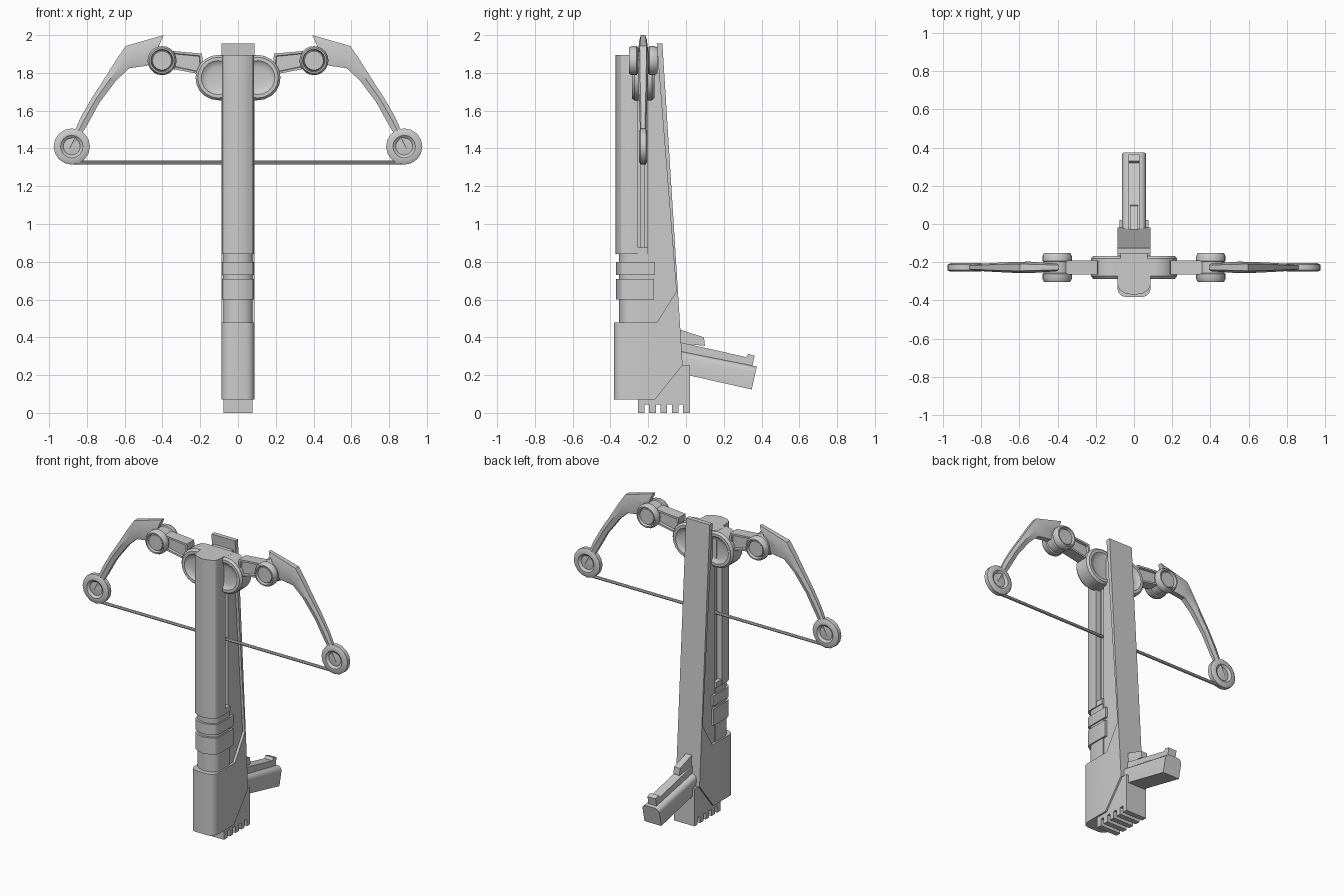
import bpy, bmesh
from math import radians, sin, cos, pi
from mathutils import Vector

if "Cube" in bpy.data.objects:
    bpy.data.objects.remove(bpy.data.objects["Cube"])


def finish(name, bm, mirror=False):
    bmesh.ops.recalc_face_normals(bm, faces=bm.faces)
    me = bpy.data.meshes.new(name)
    bm.to_mesh(me)
    bm.free()
    ob = bpy.data.objects.new(name, me)
    bpy.context.collection.objects.link(ob)
    if mirror:
        ob.modifiers.new("Mirror", "MIRROR").use_mirror_merge = False
    bpy.ops.object.select_all(action="DESELECT")
    ob.select_set(True)
    bpy.context.view_layer.objects.active = ob
    bpy.ops.object.shade_smooth_by_angle(angle=radians(32))
    return ob


def prism(name, pts, axis, lo, hi, mirror=False, bevel=0, pick=None, seg=3, recess=None):
    """Extrude a flat profile along an axis; optionally bevel picked edges or sink the caps."""
    def place(p, d):
        return {"x": (d, p[0], p[1]), "y": (p[0], d, p[1]), "z": (p[0], p[1], d)}[axis]
    bm = bmesh.new()
    a = [bm.verts.new(place(p, lo)) for p in pts]
    b = [bm.verts.new(place(p, hi)) for p in pts]
    caps = [bm.faces.new(a), bm.faces.new(b)]
    n = len(pts)
    for i in range(n):
        bm.faces.new((a[i], a[(i + 1) % n], b[(i + 1) % n], b[i]))
    bmesh.ops.recalc_face_normals(bm, faces=bm.faces)
    if recess:
        bmesh.ops.inset_individual(bm, faces=caps, thickness=recess[0], depth=0)
        bmesh.ops.inset_individual(bm, faces=caps, thickness=0.004, depth=-recess[1])
    if bevel:
        edges = [e for e in bm.edges if pick is None or pick(*(v.co for v in e.verts))]
        bmesh.ops.bevel(bm, geom=edges, offset=bevel, segments=seg, profile=0.5, affect="EDGES")
    return finish(name, bm, mirror)


def loft(name, rings, mirror=False):
    """Skin a list of equally sized point rings and cap both ends."""
    bm = bmesh.new()
    vs = [[bm.verts.new(p) for p in r] for r in rings]
    n = len(vs[0])
    for r, s in zip(vs, vs[1:]):
        for i in range(n):
            bm.faces.new((r[i], r[(i + 1) % n], s[(i + 1) % n], s[i]))
    bm.faces.new(vs[0])
    bm.faces.new(vs[-1])
    return finish(name, bm, mirror)


def disc(name, x, z, half_profile, seg):
    """Round part about the y direction, same dish on front and back."""
    prof = half_profile + [(r, -d) for r, d in reversed(half_profile)]
    loft(name, [[(x + r * cos(2 * pi * i / seg), -0.227 + d, z + r * sin(2 * pi * i / seg))
                 for i in range(seg)] for r, d in prof], mirror=True)


def plan(w, front, back):
    """Barrel cross-section: flat back, rounded front."""
    half = [(w, back), (w, front + 0.05), (w * 0.88, front + 0.028), (w * 0.55, front + 0.01)]
    return half + [(0, front)] + [(-x, y) for x, y in reversed(half)]


# Barrel, narrow neck and two clamping bands
prism("barrel", plan(0.085, -0.372, -0.255), "z", 0.84, 1.895)
prism("barrel_neck", plan(0.077, -0.356, -0.2), "z", 0.4, 0.86)
prism("lower_band", plan(0.085, -0.37, -0.17), "z", 0.6, 0.71)
prism("upper_band", plan(0.085, -0.37, -0.165), "z", 0.73, 0.8)

# String channel between barrel and rear spine
prism("channel_floor", [(-0.26, 0.84), (-0.2, 0.84), (-0.2, 1.89), (-0.26, 1.89)], "x", -0.05, 0.05)
prism("channel_end", [(-0.26, 0.84), (-0.2, 0.84), (-0.2, 0.875), (-0.26, 0.875)], "x", -0.083, 0.083)
prism("channel_rail", [(-0.241, 0.875), (-0.216, 0.875), (-0.216, 1.89), (-0.241, 1.89)], "x", -0.058, 0.058)
prism("rear_core", [(-0.203, 0.45), (-0.06, 0.45), (-0.048, 0.65), (-0.145, 1.89), (-0.203, 1.89)],
      "x", -0.07, 0.07)
prism("spine_plate", [(-0.155, 1.955), (-0.125, 1.955), (-0.018, 0.25), (-0.06, 0.25), (-0.052, 0.65)],
      "x", -0.087, 0.087)

# Lower shell with rounded front corners
prism("lower_shell", [(-0.382, 0.07), (-0.165, 0.07), (-0.02, 0.25), (-0.032, 0.44), (-0.047, 0.65),
                      (-0.155, 0.478), (-0.382, 0.478)], "x", -0.087, 0.087, bevel=0.045,
      pick=lambda p, q: p.y < -0.37 and q.y < -0.37 and abs(p.z - q.z) > 0.1)

# Butt with five teeth underneath
teeth = []
for i in range(5):
    y = -0.255 + i * 0.06
    teeth += [(y, 0.045), (y, 0), (y + 0.035, 0), (y + 0.035, 0.045)]
prism("toothed_butt", [(-0.255, 0.12)] + teeth[1:-1] + [(0.02, 0.25), (-0.1, 0.25)], "x", -0.076, 0.076)

# Grip with rounded top and a raised strip
prism("grip", [(-0.05, 0.33), (0.375, 0.245), (0.348, 0.124), (0.01, 0.2), (-0.05, 0.215)],
      "x", -0.062, 0.062, bevel=0.03,
      pick=lambda p, q: abs(p.x - q.x) < 1e-4 and min(p.z, q.z) > 0.24 and abs(p.y - q.y) > 0.1)
prism("grip_strip", [(-0.05, 0.378), (0.32, 0.295), (0.33, 0.312), (0.363, 0.302), (0.35, 0.24),
                     (-0.05, 0.32)], "x", -0.03, 0.03)
prism("grip_lever", [(-0.05, 0.445), (-0.03, 0.44), (0.095, 0.4), (0.1, 0.355), (-0.05, 0.37)],
      "x", -0.022, 0.022)

# Hub: dished round pods joined by a block
prism("hub_block", [(-0.1, 1.655), (0.1, 1.655), (0.1, 1.895), (-0.1, 1.895)], "y", -0.27, -0.18)
disc("hub_pod", 0.105, 1.775, [(0.01, 0.044), (0.055, 0.044), (0.078, 0.05), (0.09, 0.06),
                               (0.108, 0.06), (0.12, 0.046)], 20)

# Links and pivots holding the limbs
prism("limb_link", [(0.185, 1.79), (0.37, 1.825), (0.37, 1.918), (0.19, 1.902)], "y", -0.265, -0.19,
      mirror=True, recess=(0.017, 0.015))
disc("limb_pivot", 0.402, 1.865, [(0.01, 0.066), (0.05, 0.066), (0.055, 0.056), (0.06, 0.076),
                                  (0.068, 0.076), (0.077, 0.06), (0.077, 0.034), (0.07, 0.03)], 20)

# Curved tapering limbs with a ridge along the middle
stations = [(0.393, 2.0, 0.42, 1.94, 0.02), (0.595, 1.942, 0.48, 1.838, 0.03),
            (0.645, 1.868, 0.575, 1.825, 0.029), (0.71, 1.765, 0.645, 1.76, 0.026),
            (0.772, 1.67, 0.735, 1.64, 0.022), (0.83, 1.57, 0.795, 1.53, 0.018),
            (0.902, 1.41, 0.882, 1.385, 0.016)]
rings = []
for ox, oz, ix, iz, d in stations:
    o, i = Vector((ox, -0.227, oz)), Vector((ix, -0.227, iz))
    rings.append([o.lerp(i, t) + Vector((0, s * d, 0)) for t, s in
                  ((0, -0.6), (0.45, -1), (1, -0.6), (1, 0.6), (0.45, 1), (0, 0.6))])
loft("limb", rings, mirror=True)

# Cam wheels and string
disc("cam_wheel", 0.88, 1.41, [(0.01, 0.014), (0.045, 0.01), (0.06, 0.022), (0.08, 0.022),
                               (0.096, 0.014)], 16)
loft("string", [[(x, -0.227 + 0.01 * cos(k * pi / 4), 1.325 + 0.01 * sin(k * pi / 4))
                 for k in range(8)] for x in (-0.885, 0.885)])
